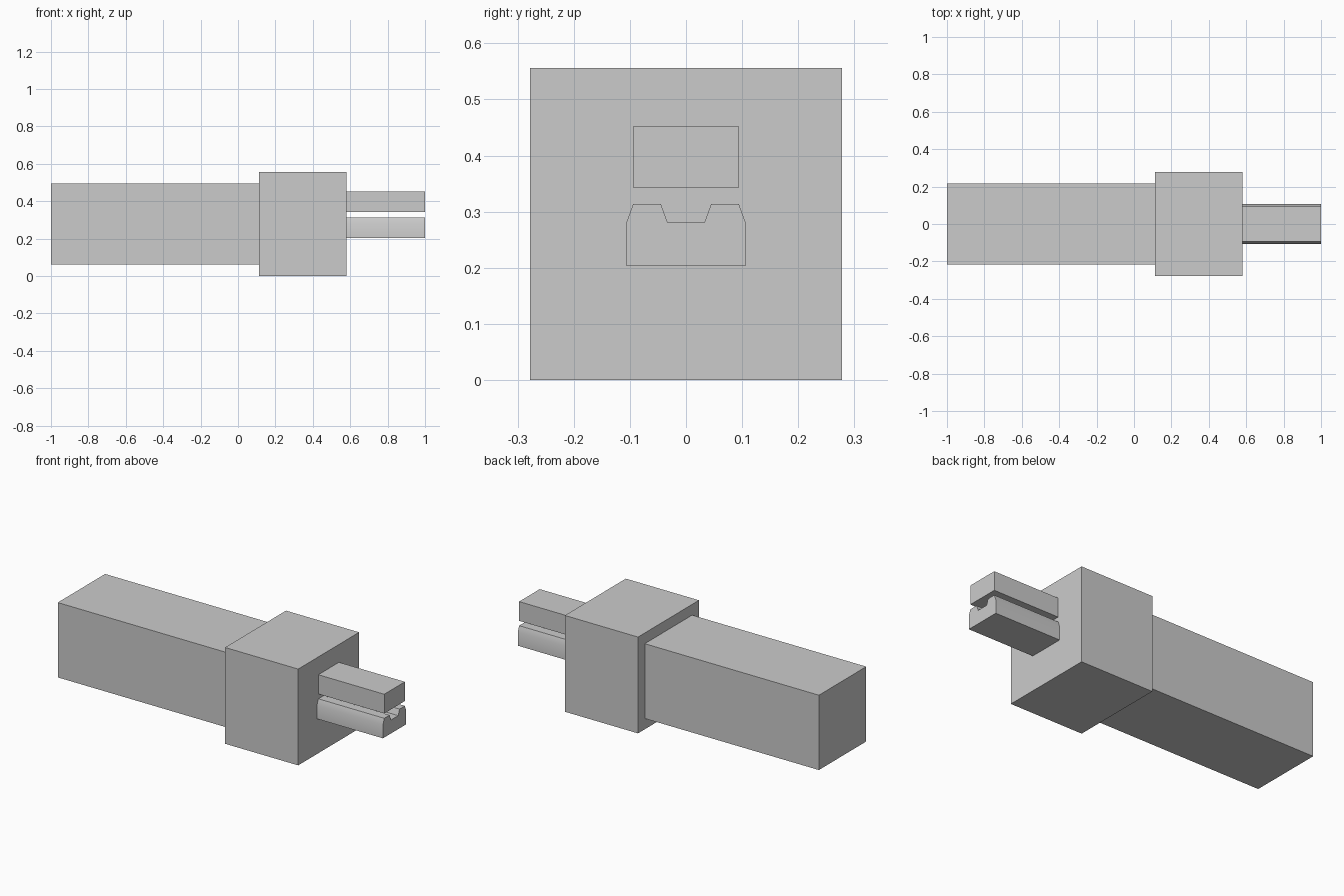
import bpy
import math

cube = bpy.data.objects.get("Cube")
if cube:
    bpy.data.objects.remove(cube, do_unlink=True)

# One grey for the whole tool
GREY = (0.6, 0.6, 0.6, 1.0)
grey = bpy.data.materials.new("plain grey")
grey.use_nodes = True
grey.diffuse_color = GREY
grey.node_tree.nodes["Principled BSDF"].inputs["Base Color"].default_value = GREY


def extrude_x(name, profile, x0, x1):
    """Closed prism: a (y, z) outline, counter-clockwise seen from +x."""
    n = len(profile)
    verts = [(x, y, z) for x in (x0, x1) for y, z in profile]
    faces = [tuple(reversed(range(n))), tuple(range(n, 2 * n))]
    faces += [(i, (i + 1) % n, (i + 1) % n + n, i + n) for i in range(n)]
    mesh = bpy.data.meshes.new(name)
    mesh.from_pydata(verts, [], faces)
    mesh.materials.append(grey)
    obj = bpy.data.objects.new(name, mesh)
    bpy.context.collection.objects.link(obj)
    return obj


def box_profile(half_width, z0, z1):
    return [(-half_width, z0), (half_width, z0), (half_width, z1), (-half_width, z1)]


# Shaft and wider head block
extrude_x("shaft", box_profile(0.216, 0.062, 0.494), -1.0, 0.112)
extrude_x("head_block", box_profile(0.278, 0.0, 0.556), 0.112, 0.579)

# Upper jaw: plain bar
extrude_x("upper_jaw", box_profile(0.094, 0.342, 0.453), 0.579, 1.0)

# Lower jaw: chamfered bar with a tapered groove along its top
half = [(0.106, 0.203), (0.106, 0.281), (0.094, 0.314), (0.045, 0.314), (0.033, 0.281)]
lower_jaw = extrude_x("lower_jaw", half + [(-y, z) for y, z in reversed(half)], 0.579, 1.0)

# Soften only the shallow chamfer edges
bpy.ops.object.select_all(action="DESELECT")
lower_jaw.select_set(True)
bpy.context.view_layer.objects.active = lower_jaw
bpy.ops.object.shade_smooth_by_angle(angle=math.radians(30))
